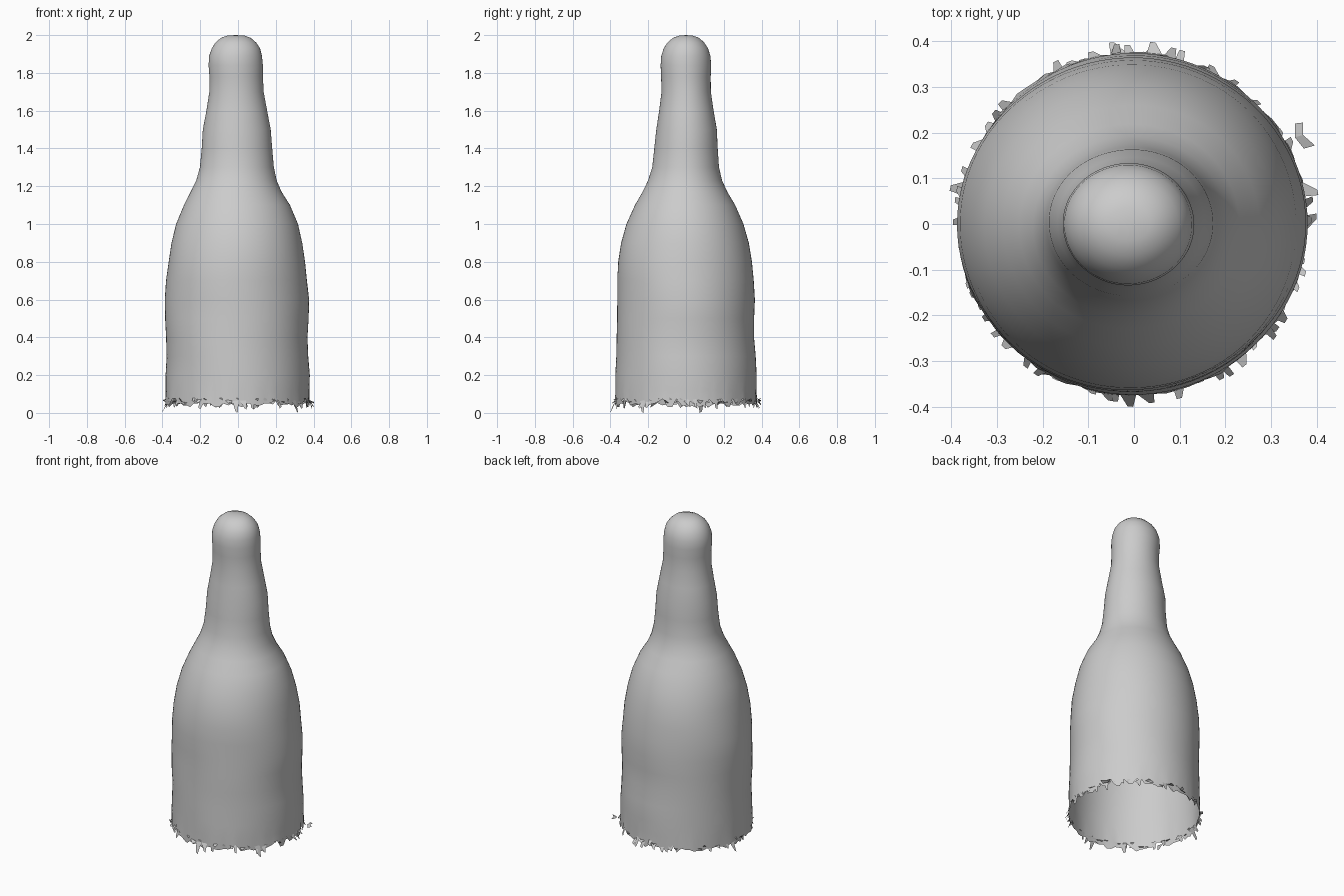
import bpy, bmesh, math, random
from mathutils import Vector

random.seed(4)
cube = bpy.data.objects.get("Cube")
if cube:
    bpy.data.objects.remove(cube, do_unlink=True)

mat = bpy.data.materials.new("plain grey")
mat.use_nodes = True
grey = (0.6, 0.6, 0.6, 1)
mat.diffuse_color = grey
mat.node_tree.nodes["Principled BSDF"].inputs["Base Color"].default_value = grey

SEG = 96
# Profile rows: z, min x, max x, min y, max y
ROWS = [
    (0.12, -.382, .376, -.375, .374), (0.20, -.381, .378, -.374, .374),
    (0.30, -.377, .371, -.370, .370), (0.40, -.381, .368, -.369, .362),
    (0.50, -.385, .373, -.365, .361), (0.60, -.386, .375, -.363, .364),
    (0.70, -.381, .365, -.364, .359), (0.80, -.368, .356, -.360, .350),
    (0.90, -.352, .340, -.343, .332), (1.00, -.327, .317, -.314, .303),
    (1.10, -.287, .276, -.270, .260), (1.17, -.252, .232, -.230, .219),
    (1.23, -.222, .206, -.201, .191), (1.30, -.202, .190, -.178, .174),
    (1.40, -.192, .181, -.167, .167), (1.50, -.187, .174, -.157, .163),
    (1.60, -.168, .155, -.142, .146), (1.70, -.152, .136, -.129, .131),
    (1.78, -.151, .132, -.131, .130), (1.84, -.156, .132, -.134, .133),
    (1.89, -.153, .127, -.131, .129), (1.93, -.139, .117, -.118, .117),
    (1.96, -.120, .097, -.099, .097), (1.985, -.091, .068, -.070, .070),
    (1.997, -.058, .036, -.036, .036),
]


def point(row, a):
    z, x0, x1, y0, y1 = row
    # Slow surface waviness on the hand-shaped body, fading at the tip
    w = 1 + 0.006 * math.sin(3 * a + 7 * z) * math.sin(9 * z + a) * min(1, (2 - z) * 5)
    return Vector(((x0 + x1) / 2 + (x1 - x0) / 2 * math.cos(a) * w,
                   (y0 + y1) / 2 + (y1 - y0) / 2 * math.sin(a) * w, z))


def finish(bm, name, smooth):
    me = bpy.data.meshes.new(name)
    bm.to_mesh(me)
    bm.free()
    me.materials.append(mat)
    ob = bpy.data.objects.new(name, me)
    bpy.context.collection.objects.link(ob)
    for p in me.polygons:
        p.use_smooth = smooth
    return ob


# Open bottle shell with an uneven lower rim
bm = bmesh.new()
angles = [2 * math.pi * i / SEG for i in range(SEG)]
rings = []
rim = []
for a in angles:
    p = point(ROWS[0], a)
    p.z = random.choice((0.03, 0.04, 0.045, 0.05, 0.05, 0.06, 0.075))
    k = random.uniform(0.995, 1.015)
    rim.append(bm.verts.new((p.x * k, p.y * k, p.z)))
rings.append(rim)
for row in ROWS:
    rings.append([bm.verts.new(point(row, a)) for a in angles])
for lo, hi in zip(rings, rings[1:]):
    for i in range(SEG):
        j = (i + 1) % SEG
        bm.faces.new((lo[i], lo[j], hi[j], hi[i]))
tip = bm.verts.new((-0.011, 0, 2.0))
for i in range(SEG):
    bm.faces.new((rings[-1][i], rings[-1][(i + 1) % SEG], tip))
finish(bm, "bottle_shell", True)

# Torn slivers along the rim, hanging down or splayed outward
bm = bmesh.new()


def sliver(a, width, r_out, z_top, z_tip):
    d = Vector((math.cos(a), math.sin(a), 0))
    t = Vector((-d.y, d.x, 0))
    base = d * 0.373 + Vector((0, 0, z_top))
    skew = t * random.uniform(-width, width)
    vs = [base - t * width, base + t * width,
          d * r_out + skew + t * 0.006 + Vector((0, 0, z_tip)),
          d * r_out + skew - t * 0.006 + Vector((0, 0, z_tip + 0.008))]
    bm.faces.new([bm.verts.new(v) for v in vs])


for i in range(64):
    a = 2 * math.pi * (i + random.uniform(-.4, .4)) / 64
    sliver(a, random.uniform(0.008, 0.018), random.uniform(0.375, 0.397),
           random.uniform(0.05, 0.085), random.uniform(0.018, 0.075))
# Longest points, which set the overall width and the lowest level
for deg, r, z in ((168, .41, .0), (0, .40, .03), (12, .408, .05), (95, .40, .04),
                  (83, .40, .06), (268, .40, .0), (322, .39, .0), (240, .385, .02)):
    sliver(math.radians(deg), 0.018, r, 0.07, z)
finish(bm, "torn_rim", False)

# Small loose shard beside the rim
bm = bmesh.new()
pts = [(.352, .19, .055), (.372, .165, .05), (.396, .172, .06), (.37, .195, .06), (.37, .222, .055), (.352, .22, .06)]
vs = [bm.verts.new(p) for p in pts]
bm.faces.new((vs[0], vs[1], vs[2], vs[3]))
bm.faces.new((vs[0], vs[3], vs[4], vs[5]))
finish(bm, "loose_shard", False)
